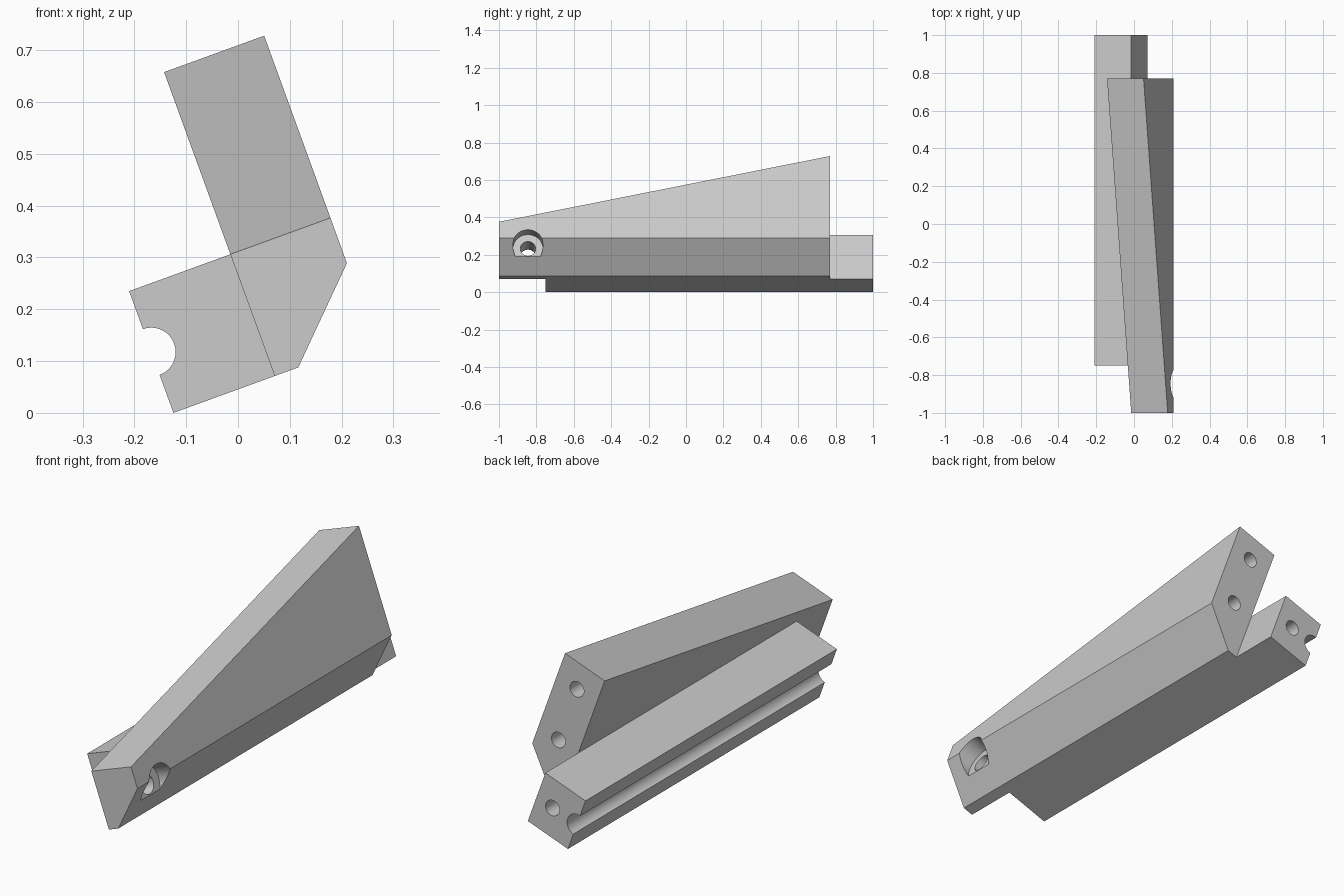
import bpy
import bmesh
from math import radians
from mathutils import Matrix, Vector

cube = bpy.data.objects.get("Cube")
if cube:
    bpy.data.objects.remove(cube, do_unlink=True)

grey = bpy.data.materials.new("plain grey")
grey.use_nodes = True
grey.diffuse_color = (0.6, 0.6, 0.6, 1)
grey.node_tree.nodes["Principled BSDF"].inputs["Base Color"].default_value = (0.6, 0.6, 0.6, 1)

# Local section axes: u across, v up; the whole part is tilted at the end
BOTTOM, SEAT, PEAK = 0.043, 0.293, 0.667   # v levels
OUTER, JOINT, INNER = 0.2965, 0.091, -0.117  # u levels
MID = (BOTTOM + SEAT) / 2


def make_object(name, bm):
    bmesh.ops.recalc_face_normals(bm, faces=bm.faces)
    mesh = bpy.data.meshes.new(name)
    bm.to_mesh(mesh)
    bm.free()
    mesh.materials.append(grey)
    obj = bpy.data.objects.new(name, mesh)
    bpy.context.collection.objects.link(obj)
    return obj


def loft(name, front, y_front, back, y_back):
    """Solid between two matching (u, v) sections."""
    bm = bmesh.new()
    a = [bm.verts.new((u, y_front, v)) for u, v in front]
    b = [bm.verts.new((u, y_back, v)) for u, v in back]
    bm.faces.new(a)
    bm.faces.new(b[::-1])
    for i in range(len(a)):
        j = (i + 1) % len(a)
        bm.faces.new((a[i], b[i], b[j], a[j]))
    return make_object(name, bm)


def rod(name, start, end, radius):
    """Cylinder between two points, used as a drill."""
    start, end = Vector(start), Vector(end)
    axis = end - start
    place = Matrix.Translation((start + end) / 2) @ axis.to_track_quat('Z', 'Y').to_matrix().to_4x4()
    bm = bmesh.new()
    bmesh.ops.create_cone(bm, cap_ends=True, segments=48, radius1=radius,
                          radius2=radius, depth=axis.length, matrix=place)
    return make_object(name, bm)


def combine(target, tool, operation):
    tool.hide_render = True
    mod = target.modifiers.new(operation.lower(), 'BOOLEAN')
    mod.operation = operation
    mod.solver = 'EXACT'
    mod.object = tool
    bpy.ops.object.select_all(action='DESELECT')
    bpy.context.view_layer.objects.active = target
    target.select_set(True)
    bpy.ops.object.modifier_apply(modifier=mod.name)
    bpy.data.objects.remove(tool, do_unlink=True)


# Chamfered fin that rises towards the back
def fin_section(top):
    chamfer_start = OUTER - 0.157
    return [(JOINT, BOTTOM), (chamfer_start, BOTTOM), (OUTER, 0.2), (OUTER, top), (JOINT, top)]


body = loft("tapered_bracket", fin_section(SEAT), -1, fin_section(PEAK), 0.77)

# Rectangular rail along the inner side
rail_section = [(INNER, BOTTOM), (JOINT, BOTTOM), (JOINT, SEAT), (INNER, SEAT)]
combine(body, loft("rail", rail_section, -0.75, rail_section, 1), 'UNION')

# Half-round groove, counterbored cross hole and blind holes in the back ends
drills = [
    ("groove", (INNER, -1.2, MID), (INNER, 1.2, MID), 0.047),
    ("counterbore", (0.219, -0.845, MID), (0.5, -0.845, MID), 0.08),
    ("cross_hole", (0, -0.845, MID), (0.4, -0.845, MID), 0.041),
    ("rail_end_hole", (0.008, 0.7, MID), (0.008, 1.1, MID), 0.034),
    ("upper_fin_hole", (0.193, 0.47, 0.552), (0.193, 0.9, 0.552), 0.034),
    ("lower_fin_hole", (0.193, 0.47, 0.289), (0.193, 0.9, 0.289), 0.034),
]
for name, start, end, radius in drills:
    combine(body, rod(name, start, end, radius), 'DIFFERENCE')

# Tilt the finished part onto its lower edge
body.data.transform(Matrix.Rotation(radians(-20), 4, 'Y'))
lowest = min(v.co.z for v in body.data.vertices)
body.data.transform(Matrix.Translation((0, 0, -lowest)))

bpy.ops.object.select_all(action='DESELECT')
body.select_set(True)
bpy.context.view_layer.objects.active = body
bpy.ops.object.shade_smooth_by_angle(angle=radians(25))
